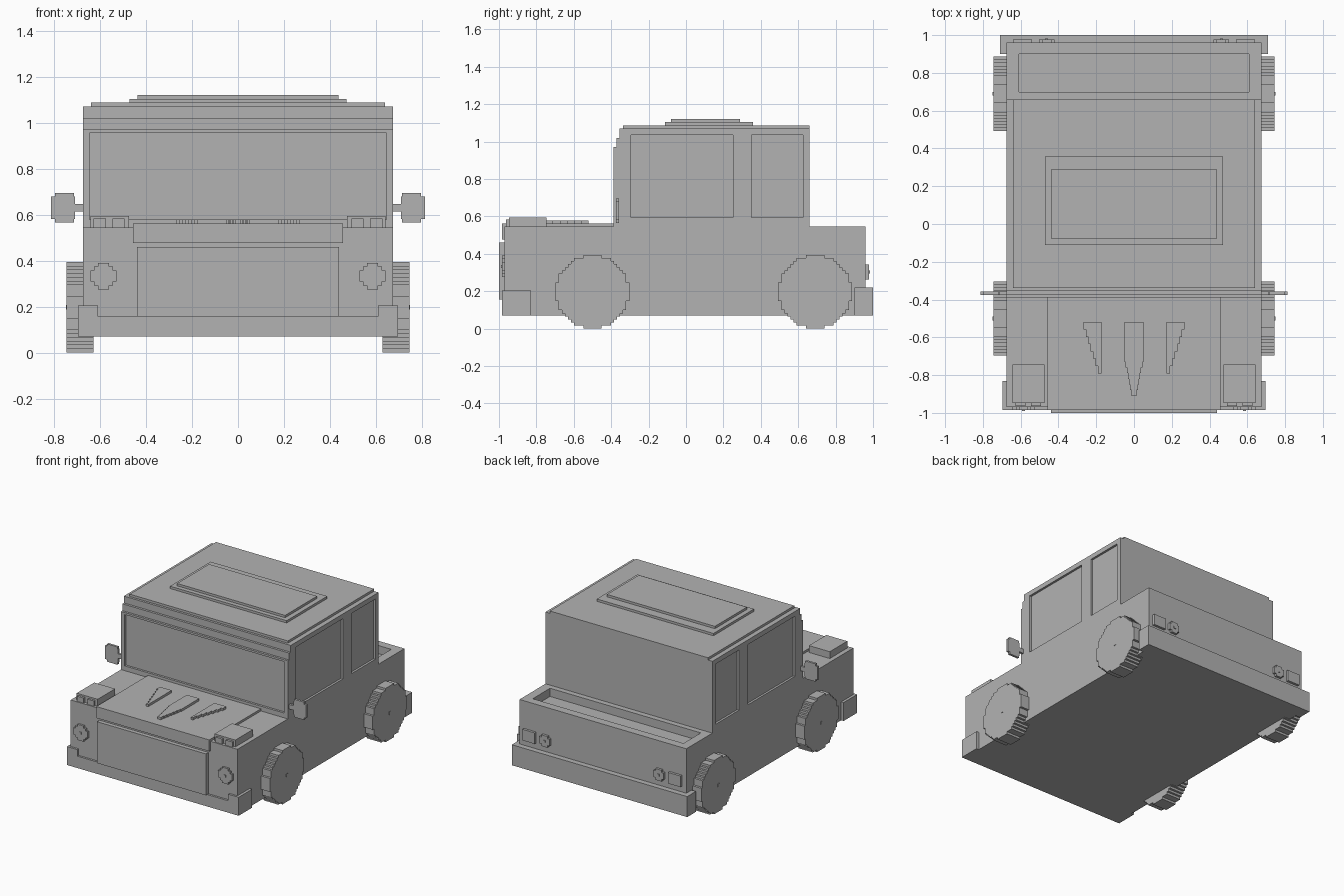
import bpy
import bmesh
import math

if "Cube" in bpy.data.objects:
    bpy.data.objects.remove(bpy.data.objects["Cube"], do_unlink=True)

GREY = (0.45, 0.45, 0.45, 1)
grey = bpy.data.materials.new("plain grey")
grey.use_nodes = True
grey.diffuse_color = GREY
grey.node_tree.nodes["Principled BSDF"].inputs["Base Color"].default_value = GREY

CELL = 0.0164  # size of one stair step


def prism(name, points, axis, lo, hi):
    """Extrude an outline along an axis: x takes (y, z), y takes (x, z), z takes (x, y)."""
    place = {"x": lambda a, b, t: (t, a, b),
             "y": lambda a, b, t: (a, t, b),
             "z": lambda a, b, t: (a, b, t)}[axis]
    bm = bmesh.new()
    near = [bm.verts.new(place(a, b, lo)) for a, b in points]
    far = [bm.verts.new(place(a, b, hi)) for a, b in points]
    bm.faces.new(near)
    bm.faces.new(far)
    for i in range(len(points)):
        j = (i + 1) % len(points)
        bm.faces.new((near[i], near[j], far[j], far[i]))
    bmesh.ops.recalc_face_normals(bm, faces=bm.faces)
    mesh = bpy.data.meshes.new(name)
    bm.to_mesh(mesh)
    bm.free()
    mesh.materials.append(grey)
    obj = bpy.data.objects.new(name, mesh)
    bpy.context.collection.objects.link(obj)
    return obj


def box(name, x0, x1, y0, y1, z0, z1):
    return prism(name, [(x0, y0), (x1, y0), (x1, y1), (x0, y1)], "z", z0, z1)


def stepped_circle(a, b, rows, cell):
    """Outline of a circle made of square cells."""
    r = rows / 2
    right = []
    for i in range(rows):
        h = i + 0.5 - r
        half = round(math.sqrt(r * r - h * h) - r % 1) + r % 1
        for v in (i - r, i + 1 - r):
            right.append((half, v))
    outline = right + [(-u, v) for u, v in reversed(right)]
    points = []
    for u, v in outline:
        p = (a + u * cell, b + v * cell)
        # drop corners that lie on a straight vertical run
        if len(points) > 1 and points[-1][0] == points[-2][0] == p[0]:
            points.pop()
        points.append(p)
    return points


def carve(target, cutters):
    """Cut recesses and discard the cutters."""
    for cutter in cutters:
        cutter.hide_render = True
        mod = target.modifiers.new("recess", "BOOLEAN")
        mod.operation = "DIFFERENCE"
        mod.solver = "EXACT"
        mod.object = cutter
        bpy.context.view_layer.objects.active = target
        bpy.ops.object.modifier_apply(modifier=mod.name)
        bpy.data.objects.remove(cutter, do_unlink=True)


# Body and cab as one side profile with a stepped brow
body = prism("body", [
    (-0.97, 0.07), (0.96, 0.07), (0.96, 0.545), (0.66, 0.545), (0.66, 1.07),
    (-0.355, 1.07), (-0.355, 1.02), (-0.372, 1.02), (-0.372, 0.97),
    (-0.388, 0.97), (-0.388, 0.545), (-0.97, 0.545)], "x", -0.675, 0.675)

# Recessed windscreen, side windows and cargo bed
cutters = [box("windscreen_cutter", -0.645, 0.645, -0.5, -0.372, 0.58, 0.955),
           box("bed_cutter", -0.61, 0.61, 0.70, 0.90, 0.485, 0.7)]
for s in (-1, 1):
    for y0, y1 in ((-0.295, 0.25), (0.35, 0.625)):
        xs = sorted((s * 0.659, s * 0.8))
        cutters.append(box("window_cutter", *xs, y0, y1, 0.595, 1.035))
carve(body, cutters)

# Roof layers
box("roof_panel", -0.64, 0.64, -0.338, 0.66, 1.07, 1.087)
box("sunroof_frame", -0.472, 0.472, -0.112, 0.357, 1.087, 1.104)
box("sunroof", -0.437, 0.437, -0.08, 0.29, 1.104, 1.121)

# Bonnet, grille and bumpers
box("bonnet", -0.457, 0.457, -0.97, -0.388, 0.545, 0.561)
box("bonnet_lip", -0.457, 0.457, -0.985, -0.97, 0.477, 0.561)
box("grille", -0.44, 0.44, -1.0, -0.97, 0.157, 0.46)
prism("front_bumper", [
    (-0.695, 0.07), (0.695, 0.07), (0.695, 0.205), (0.61, 0.205),
    (0.61, 0.157), (-0.61, 0.157), (-0.61, 0.205), (-0.695, 0.205)],
    "y", -0.985, -0.83)
box("rear_bumper", -0.71, 0.71, 0.90, 1.0, 0.07, 0.22)

# Tapering bonnet vents, stepped toward the front
steps = 7
centre = [(0.05, -0.52)]
outer = [(0.173, -0.52)]
for i in range(steps):
    half = 0.05 - 0.006 * i
    start = -0.52 if i == 0 else -0.70 - 0.03 * i
    centre += [(half, start), (half, -0.73 - 0.03 * i)]
    wide = 0.268 - 0.013 * i
    outer += [(wide, -0.52 - 0.0386 * i), (wide, -0.52 - 0.0386 * (i + 1))]
centre = centre[1:]
outer = outer + [(0.173, outer[-1][1])]
prism("centre_vent", centre + [(-x, y) for x, y in reversed(centre)], "z", 0.561, 0.578)

for s, side in ((-1, "right"), (1, "left")):
    def sbox(name, x0, x1, *rest):
        return box(side + "_" + name, *sorted((s * x0, s * x1)), *rest)

    def flip(points):
        return [(s * x, v) for x, v in points]

    prism(side + "_vent", flip(outer), "z", 0.561, 0.578)

    # Wing lamps with two small lenses
    sbox("wing_lamp", 0.473, 0.642, -0.947, -0.745, 0.545, 0.595)
    sbox("inner_lens", 0.493, 0.545, -0.963, -0.947, 0.545, 0.583)
    sbox("outer_lens", 0.575, 0.628, -0.963, -0.947, 0.545, 0.583)

    # Headlights
    prism(side + "_headlight", stepped_circle(s * 0.585, 0.333, 7, CELL), "y", -0.985, -0.97)
    sbox("headlight_bulb", 0.577, 0.593, -0.99, -0.985, 0.325, 0.341)

    # Tail lights
    prism(side + "_tail_round", stepped_circle(s * 0.462, 0.303, 5, CELL), "y", 0.96, 0.978)
    sbox("tail_bulb", 0.454, 0.470, 0.978, 0.983, 0.295, 0.311)
    sbox("tail_plate", 0.54, 0.64, 0.96, 0.978, 0.262, 0.343)

    # Mirrors with stepped outer corners
    sbox("mirror_arm", 0.67, 0.72, -0.375, -0.358, 0.613, 0.646)
    prism(side + "_mirror", flip([
        (0.714, 0.565), (0.797, 0.565), (0.797, 0.581), (0.813, 0.581),
        (0.813, 0.679), (0.797, 0.679), (0.797, 0.695), (0.714, 0.695),
        (0.714, 0.679), (0.71, 0.679), (0.71, 0.581), (0.714, 0.581)]),
        "y", -0.375, -0.358)

    # Wheels
    for y, end in ((-0.5, "front"), (0.69, "rear")):
        xs = sorted((s * 0.628, s * 0.745))
        prism(f"{side}_{end}_wheel", stepped_circle(y, 0.197, 24, CELL), "x", *xs)
        sbox(end + "_hub", 0.745, 0.748, y - 0.01, y + 0.01, 0.187, 0.207)
